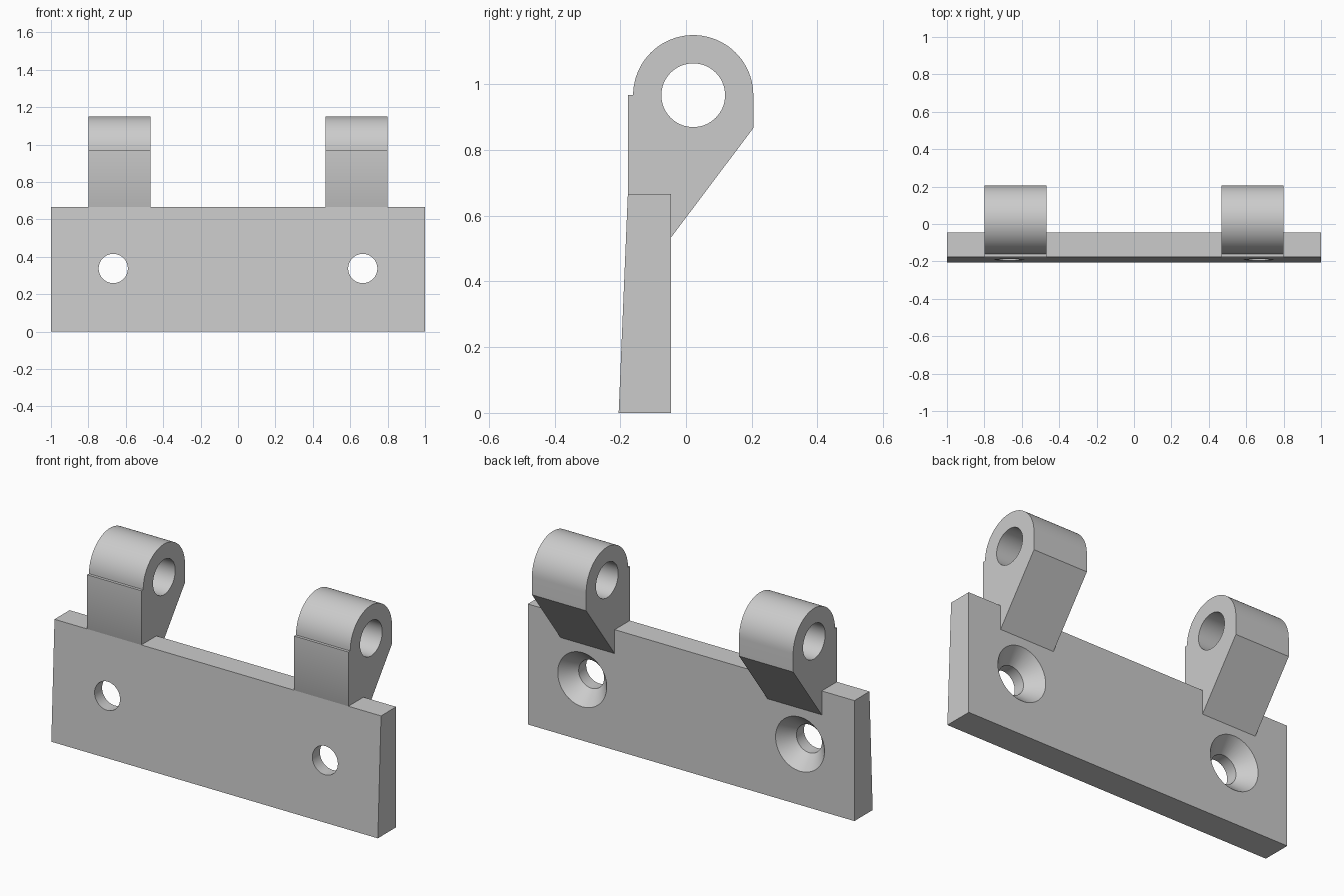
import bpy
import bmesh
import math
from mathutils import Matrix

cube = bpy.data.objects.get("Cube")
if cube:
    bpy.data.objects.remove(cube, do_unlink=True)

grey = bpy.data.materials.new("plain_grey")
grey.use_nodes = True
grey.diffuse_color = (0.6, 0.6, 0.6, 1)
grey.node_tree.nodes["Principled BSDF"].inputs["Base Color"].default_value = (0.6, 0.6, 0.6, 1)


def make_object(name, bm):
    bmesh.ops.recalc_face_normals(bm, faces=bm.faces)
    mesh = bpy.data.meshes.new(name)
    bm.to_mesh(mesh)
    bm.free()
    mesh.materials.append(grey)
    obj = bpy.data.objects.new(name, mesh)
    bpy.context.collection.objects.link(obj)
    return obj


def extrude_profile(name, profile, x0, x1):
    """Sweep a (y, z) outline from x0 to x1."""
    bm = bmesh.new()
    face = bm.faces.new([bm.verts.new((x0, y, z)) for y, z in profile])
    result = bmesh.ops.extrude_face_region(bm, geom=[face])
    moved = [v for v in result["geom"] if isinstance(v, bmesh.types.BMVert)]
    bmesh.ops.translate(bm, verts=moved, vec=(x1 - x0, 0, 0))
    return make_object(name, bm)


def lathe_cutter(name, rings, turn, centre, steps=64):
    """Closed round cutter from (radius, height) rings, turned and placed."""
    bm = bmesh.new()
    loops = []
    for r, h in rings:
        angles = [2 * math.pi * i / steps for i in range(steps)]
        loops.append([bm.verts.new((r * math.cos(a), r * math.sin(a), h)) for a in angles])
    for low, high in zip(loops, loops[1:]):
        for i in range(steps):
            j = (i + 1) % steps
            bm.faces.new((low[i], low[j], high[j], high[i]))
    bm.faces.new(loops[0])
    bm.faces.new(loops[-1])
    bmesh.ops.transform(bm, matrix=Matrix.Translation(centre) @ turn, verts=bm.verts)
    return make_object(name, bm)


def cut(obj, cutter):
    mod = obj.modifiers.new("cut", "BOOLEAN")
    mod.operation = "DIFFERENCE"
    mod.solver = "EXACT"
    mod.object = cutter
    bpy.ops.object.select_all(action="DESELECT")
    bpy.context.view_layer.objects.active = obj
    obj.select_set(True)
    bpy.ops.object.modifier_apply(modifier=mod.name)
    bpy.data.objects.remove(cutter, do_unlink=True)


def smooth(obj):
    bpy.ops.object.select_all(action="DESELECT")
    bpy.context.view_layer.objects.active = obj
    obj.select_set(True)
    bpy.ops.object.shade_smooth_by_angle(angle=math.radians(25))


FRONT, BACK, TOP = -0.177, -0.045, 0.667
PIN_Y, PIN_Z, PIN_R = 0.022, 0.967, 0.183

# Mounting plate with a slightly tapered front
plate = extrude_profile("mounting_plate", [(-0.205, 0), (BACK, 0), (BACK, TOP), (FRONT, TOP)], -1, 1)

# Knuckle outline: flat front, small step, round top, sloping underside
knuckle = [(-0.09, 0.475), (FRONT, TOP), (FRONT, PIN_Z)]
for i in range(41):
    a = math.pi * (1 - i / 40)
    knuckle.append((PIN_Y + PIN_R * math.cos(a), PIN_Z + PIN_R * math.sin(a)))
knuckle.append((PIN_Y + PIN_R, 0.867))

turn_y = Matrix.Rotation(-math.pi / 2, 4, "X")   # cutter axis along +y
turn_x = Matrix.Rotation(math.pi / 2, 4, "Y")    # cutter axis along +x

for side, label in ((-1, "right"), (1, "left")):
    # Countersunk screw hole, wide at the back
    rings = [(0.078, -0.3), (0.078, -0.08), (0.15, 0), (0.15, 0.1)]
    cut(plate, lathe_cutter("screw_cutter", rings, turn_y, (side * 0.667, BACK, 0.337)))

    # Hinge knuckle with its pin hole
    x0, x1 = sorted((side * 0.8, side * 0.468))
    lug = extrude_profile(label + "_hinge_knuckle", knuckle, x0, x1)
    cut(lug, lathe_cutter("pin_cutter", [(0.097, -0.4), (0.097, 0.4)], turn_x,
                          (side * 0.634, PIN_Y, PIN_Z)))
    smooth(lug)

smooth(plate)
